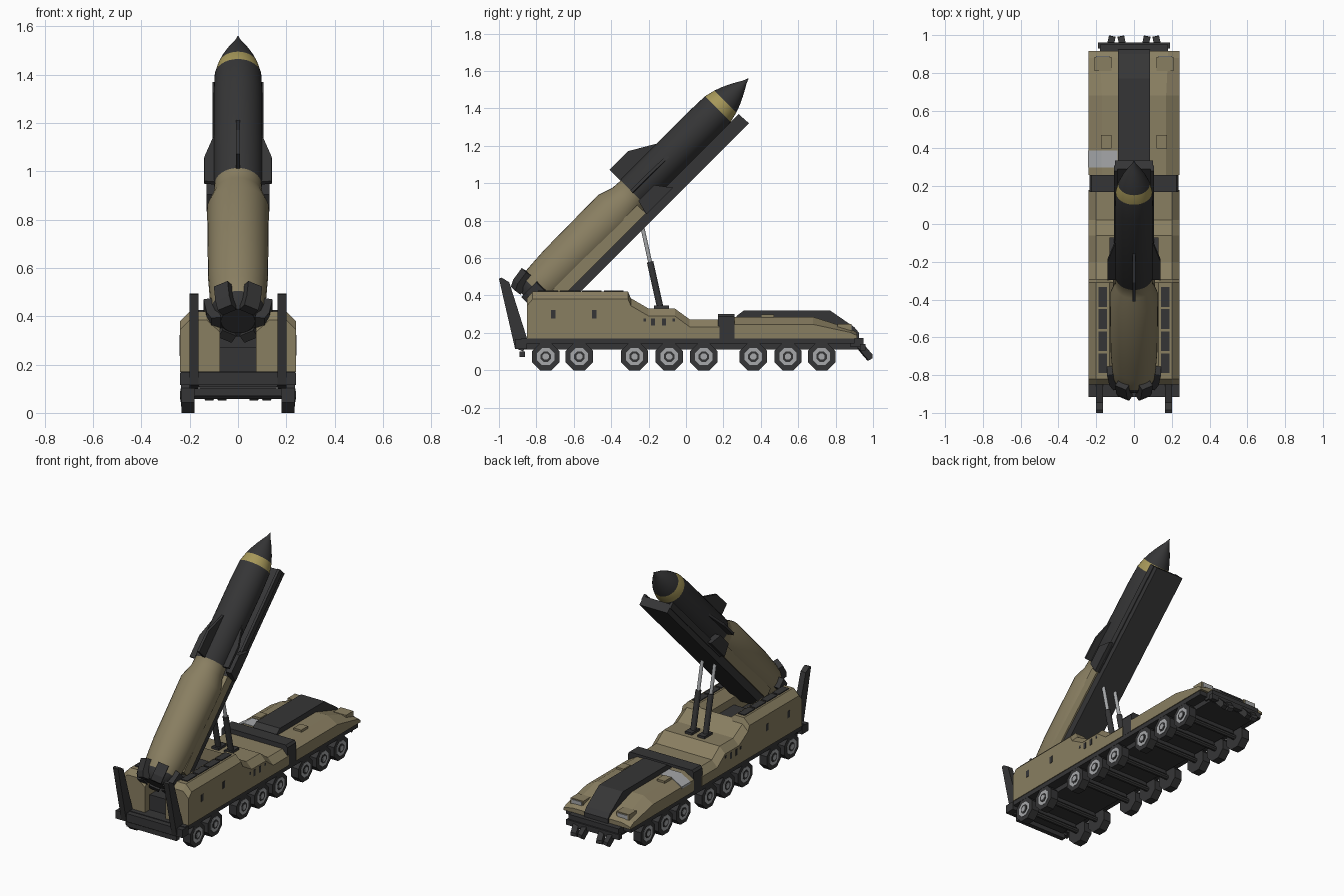
import bpy, bmesh, math
from mathutils import Matrix, Vector

if "Cube" in bpy.data.objects:
    bpy.data.objects.remove(bpy.data.objects["Cube"])


def mat(name, rgb):
    m = bpy.data.materials.new(name)
    m.diffuse_color = (*rgb, 1)
    m.use_nodes = True
    m.node_tree.nodes["Principled BSDF"].inputs["Base Color"].default_value = m.diffuse_color
    return m


TAN = mat("tan paint", (0.25, 0.21, 0.12))
DARK = mat("dark grey", (0.036, 0.036, 0.037))
GREY = mat("light grey", (0.38, 0.39, 0.40))
YELLOW = mat("yellow band", (0.38, 0.31, 0.10))

I = Matrix.Identity(4)
TILT = Matrix.Rotation(math.radians(45), 4, 'X')      # launch frame: y along missile, z above it
AXIS = TILT @ Matrix.Translation((0, 0, 0.867))       # missile centre line


def finish(name, bm, mats, m=I):
    bmesh.ops.recalc_face_normals(bm, faces=bm.faces)
    bm.transform(m)
    me = bpy.data.meshes.new(name)
    bm.to_mesh(me)
    bm.free()
    for k in (mats if isinstance(mats, list) else [mats]):
        me.materials.append(k)
    ob = bpy.data.objects.new(name, me)
    bpy.context.collection.objects.link(ob)
    return ob


def loft(name, rings, mats, m=I):
    """Skin closed rings of equal length and cap both ends."""
    bm = bmesh.new()
    vs = [[bm.verts.new(p) for p in r] for r in rings]
    n = len(vs[0])
    for a, b in zip(vs, vs[1:]):
        for i in range(n):
            j = (i + 1) % n
            bm.faces.new((a[i], a[j], b[j], b[i]))
    bm.faces.new(vs[0])
    bm.faces.new(vs[-1])
    return finish(name, bm, mats, m)


def prism(name, pts, x0, x1, mats, m=I):
    """Extrude a side profile (y, z) from x0 to x1."""
    return loft(name, [[(x, y, z) for y, z in pts] for x in (x0, x1)], mats, m)


def box(name, x, y, z, mats, m=I):
    return prism(name, [(y[0], z[0]), (y[1], z[0]), (y[1], z[1]), (y[0], z[1])], x[0], x[1], mats, m)


def ngon(y, z, r, n=8):
    return [(y + r * math.cos((i + .5) * math.tau / n), z + r * math.sin((i + .5) * math.tau / n))
            for i in range(n)]


def rod(name, a, b, r, mats, n=12):
    a, b = Vector(a), Vector(b)
    d = b - a
    m = Matrix.Translation(a) @ d.to_track_quat('X', 'Z').to_matrix().to_4x4()
    return prism(name, ngon(0, 0, r, n), 0, d.length, mats, m)


# chassis
box("chassis", (-.17, .17), (-.88, .92), (.11, .17), DARK)
box("fender_deck", (-.235, .235), (-.88, .90), (.142, .172), DARK)
box("rear_sill", (-.24, .24), (-.915, -.85), (.115, .168), DARK)
box("rear_lower_bar", (-.18, .18), (-.89, -.86), (.07, .10), DARK)

# wheels with axles
for i, y in enumerate((-.75, -.57, -.275, -.09, .095, .36, .545, .725)):
    rod(f"axle_{i}", (-.19, y, .073), (.19, y, .073), .016, DARK, 8)
    prism(f"axle_beam_{i}", [(y - .02, .08), (y + .02, .08), (y + .01, .12), (y - .01, .12)], -.16, .16, DARK)
    for s in (-1, 1):
        prism(f"tyre_{i}", ngon(y, .073, .079), s * .18, s * .234, DARK)
        prism(f"wheel_rim_{i}", ngon(y, .073, .050), s * .23, s * .236, GREY)
        prism(f"wheel_recess_{i}", ngon(y, .073, .030), s * .23, s * .238, DARK)
        prism(f"wheel_cap_{i}", ngon(y, .073, .018), s * .23, s * .240, GREY)


# rear side pods with a slot between them for the launch rail
def pod(s, y, zt):
    return [(s * x, y, z) for x, z in ((.075, .17), (.24, .17), (.24, zt - .04),
                                       (.20, zt), (.13, zt), (.075, zt - .05))]


for s in (-1, 1):
    loft("rear_pod", [pod(s, y, z) for y, z in ((-.85, .385), (-.82, .42), (-.31, .42), (-.295, .385))], TAN)
    for k in range(4):
        y = -.79 + k * .117
        box("pod_grille", (s * .142, s * .188), (y, y + .105), (.415, .426), DARK)
    # small side windows
    for y, z, w, h in ((-.71, .30, .012, .022), (-.49, .30, .012, .022), (-.176, .258, .010, .020),
                       (-.118, .258, .010, .020), (-.22, .27, .006, .008), (-.065, .27, .006, .008)):
        box("side_window", (s * .236, s * .242), (y - w, y + w), (z - h, z + h), DARK)
    # rear uprights
    prism("rear_upright", [(-1, .49), (-.985, .495), (-.945, .47), (-.85, .17), (-.87, .10), (-.915, .12)],
          s * .163, s * .20, DARK)
box("slot_bulkhead", (-.08, .08), (-.60, -.30), (.17, .32), DARK)
box("pivot_block", (-.075, .075), (-.80, -.60), (.17, .27), DARK)


# middle hull
def section(y, zt, x=.20, drop=.04, outer=.24):
    return [(-outer, y, .17), (-outer, y, zt - drop), (-x, y, zt), (x, y, zt), (outer, y, zt - drop), (outer, y, .17)]


loft("middle_hull", [section(*p) for p in ((-.31, .40), (-.295, .385), (-.20, .33), (-.06, .33),
                                           (.02, .272), (.18, .272))], TAN)
loft("joint_block", [section(y, .302, .225, .015, .236) for y in (.17, .26)], DARK)

# cab
loft("cab_hull", [section(.26, .285, .17), section(.68, .285, .17), section(.88, .222, .18, .02),
                  section(.915, .20, .18, .015)], TAN)
prism("cab_roof_strip", [(.27, .2), (.27, .29), (.31, .32), (.77, .32), (.90, .23), (.925, .20), (.925, .17)],
      -.085, .085, DARK)
loft("cab_window", [[(-.088, y, .282), (-.088, y, .289), (-.171, y, .289), (-.243, y, .248), (-.243, y, .235),
                     (-.236, y, .240)] for y in (.30, .39)], GREY)
for s in (-1, 1):
    box("roof_hatch", (s * .12, s * .175), (.40, .47), (.28, .298), TAN)
    box("headlight_housing", (s * .12, s * .21), (.81, .885), (.20, .247), TAN)
    box("headlight", (s * .13, s * .20), (.88, .889), (.212, .24), GREY)
    # pistons
    rod("piston_sleeve", (s * .045, -.13, .30), (s * .045, -.192, .58), .018, DARK)
    rod("piston_rod", (s * .045, -.19, .57), (s * .045, -.238, .785), .011, GREY)
    box("piston_foot", (s * .02, s * .07), (-.17, -.09), (.32, .345), DARK)
    # front teeth
    for x, yaw in ((.05, -12), (.135, 12)):
        m = Matrix.Translation((s * x, .90, 0)) @ Matrix.Rotation(math.radians(s * yaw), 4, 'Z')
        prism("ram_tooth", [(-.02, .165), (.02, .17), (.095, .085), (.097, .065), (.075, .052), (.05, .08)],
              -.018, .018, DARK, m)
box("front_bumper", (-.18, .18), (.88, .95), (.125, .172), DARK)
box("front_crossbar", (-.19, .19), (.93, .96), (.105, .14), DARK)

# launch rail
prism("launch_rail", [(-.25, .696), (1.172, .696), (1.168, .755), (-.25, .755)], -.10, .10, DARK, TILT)
box("cradle_panel", (-.11, .11), (-.20, .44), (.745, .81), TAN, TILT)
for s in (-1, 1):
    box("rail_lip", (s * .088, s * .105), (.44, 1.168), (.73, .77), DARK, TILT)
    prism("rail_clamp", [(.44, .74), (.64, .74), (.58, .82), (.46, .82)], s * .09, s * .13, DARK, TILT)

# missile, coloured by position along its axis
prof = [(-.33, .07), (-.30, .10), (-.265, .112), (-.18, .118), (-.08, .124), (.33, .128), (.41, .101), (.47, .097),
        (.48, .101), (.99, .101), (1.108, .097), (1.165, .083), (1.21, .066), (1.25, .047), (1.285, .028),
        (1.31, .013), (1.34, .001)]
N = 32
missile = loft("missile", [[(r * math.cos(i * math.tau / N), s, r * math.sin(i * math.tau / N)) for i in range(N)]
                           for s, r in prof], [DARK, TAN, YELLOW], AXIS)
inv = AXIS.inverted()
for p in missile.data.polygons:
    s = (inv @ p.center).y
    p.material_index = 1 if -.265 < s < .47 else 2 if 1.108 < s < 1.165 else 0
    p.use_smooth = True
missile.data.set_sharp_from_angle(angle=math.radians(30))

# fins
for ang, h in ((0, .18), (-84, .141), (84, .141)):
    m = AXIS @ Matrix.Rotation(math.radians(ang), 4, 'Y')
    prism("missile_fin", [(.468, .06), (.468, h), (.61, h), (.75, .098), (.75, .06)], -.008, .008, DARK, m)

# tail clamps around the missile base
for k in range(6):
    m = AXIS @ Matrix.Rotation(math.radians(30 + 60 * k), 4, 'Y')
    prism("tail_clamp", [(-.34, .07), (-.345, .11), (-.31, .13), (-.235, .143), (-.225, .10)], -.033, .033, DARK, m)
